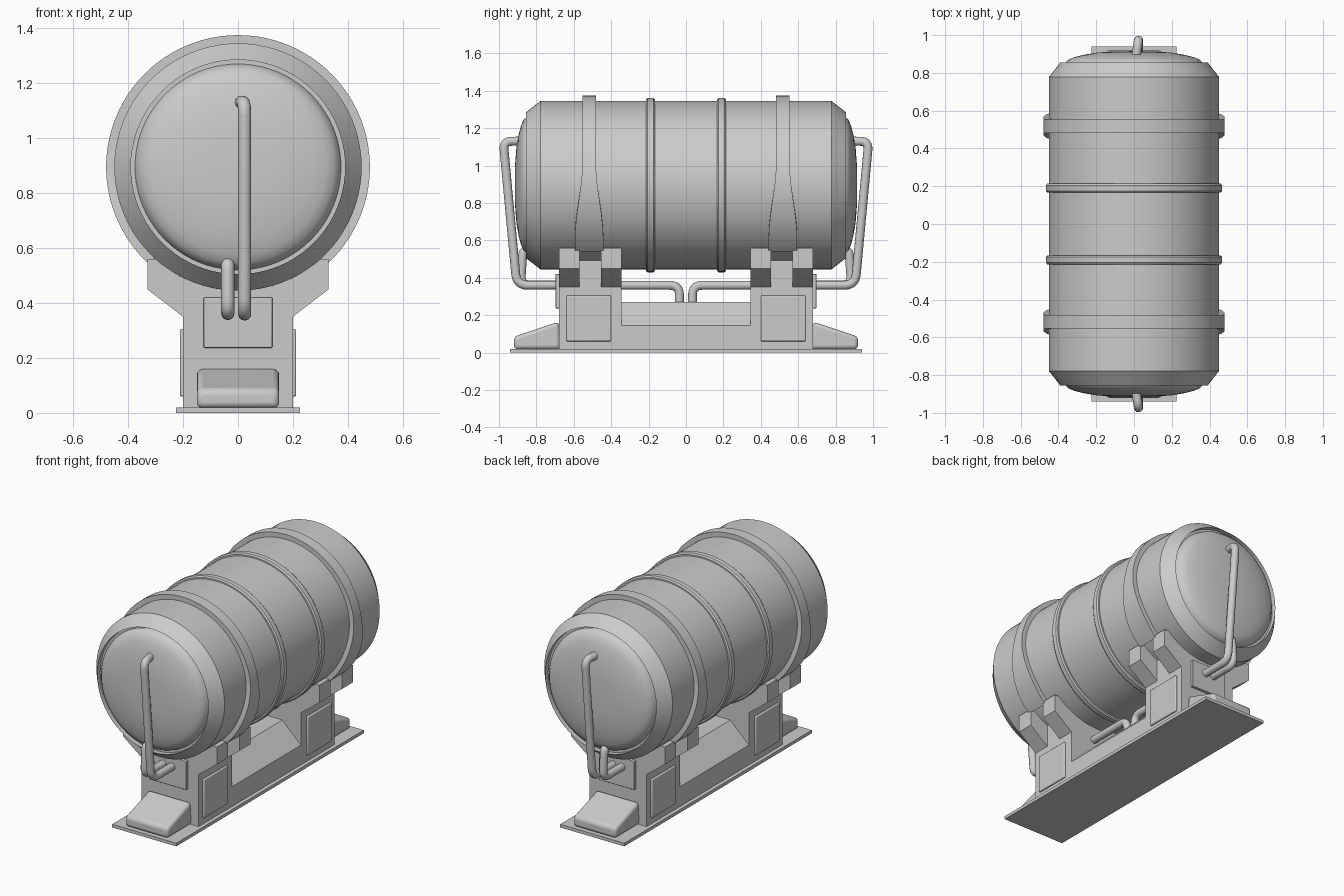
import bpy, bmesh, math
from mathutils import Vector

if "Cube" in bpy.data.objects:
    bpy.data.objects.remove(bpy.data.objects["Cube"])

CZ, R = 0.895, 0.45          # tank axis height and radius


def finish(name, bm, smooth=True, bevel=0.0):
    bmesh.ops.remove_doubles(bm, verts=bm.verts, dist=1e-5)
    bmesh.ops.recalc_face_normals(bm, faces=bm.faces)
    me = bpy.data.meshes.new(name)
    bm.to_mesh(me)
    bm.free()
    ob = bpy.data.objects.new(name, me)
    bpy.context.collection.objects.link(ob)
    if bevel:
        m = ob.modifiers.new("bevel", 'BEVEL')
        m.width, m.segments, m.limit_method = bevel, 3, 'ANGLE'
    if smooth:
        bpy.ops.object.select_all(action='DESELECT')
        bpy.context.view_layer.objects.active = ob
        ob.select_set(True)
        bpy.ops.object.shade_smooth_by_angle(angle=math.radians(30))
    return ob


def lathe(name, profile, closed=False, steps=80):
    """Spin (radius, y) points around the tank axis."""
    bm = bmesh.new()
    vs = [bm.verts.new((r, y, CZ)) for r, y in profile]
    n = len(vs)
    es = [bm.edges.new((vs[i], vs[(i + 1) % n])) for i in range(n if closed else n - 1)]
    bmesh.ops.spin(bm, geom=vs + es, cent=(0, 0, CZ), axis=(0, 1, 0),
                   angle=math.tau, steps=steps)
    return finish(name, bm)


def prism(name, pts, a, b, axis='y', bevel=0.0):
    """Extrude a profile: xz points along y, or yz points along x."""
    bm = bmesh.new()
    put = (lambda p, t: (p[0], t, p[1])) if axis == 'y' else (lambda p, t: (t, p[0], p[1]))
    lo = [bm.verts.new(put(p, a)) for p in pts]
    hi = [bm.verts.new(put(p, b)) for p in pts]
    bm.faces.new(lo)
    bm.faces.new(hi)
    n = len(pts)
    for i in range(n):
        bm.faces.new((lo[i], lo[(i + 1) % n], hi[(i + 1) % n], hi[i]))
    return finish(name, bm, bevel > 0, bevel)


def rect(x0, x1, z0, z1):
    return [(x0, z0), (x1, z0), (x1, z1), (x0, z1)]


def arc(a0, a1, n=16):
    return [(R * math.cos(t), CZ + R * math.sin(t))
            for t in (math.radians(a0 + (a1 - a0) * i / n) for i in range(n + 1))]


def pipe(name, pts, radius=0.024, fillet=0.05):
    """Round tube along a path with filleted corners."""
    pts = [Vector(p) for p in pts]
    path = [pts[0]]
    for p, c, q in zip(pts, pts[1:], pts[2:]):
        d = min(fillet, (p - c).length * 0.48, (q - c).length * 0.48)
        s, e = c + (p - c).normalized() * d, c + (q - c).normalized() * d
        for i in range(7):
            t = i / 6
            path.append(s * (1 - t) ** 2 + c * 2 * t * (1 - t) + e * t * t)
    path.append(pts[-1])
    cu = bpy.data.curves.new(name, 'CURVE')
    cu.dimensions = '3D'
    cu.bevel_depth, cu.bevel_resolution, cu.use_fill_caps = radius, 4, True
    sp = cu.splines.new('POLY')
    sp.points.add(len(path) - 1)
    for k, p in zip(sp.points, path):
        k.co = (*p, 1)
    sp.use_smooth = True
    bpy.context.collection.objects.link(bpy.data.objects.new(name, cu))


def strap(name, y):
    """Clamp band that widens toward its lower ends."""
    bm = bmesh.new()
    rows = []
    for i in range(73):
        t = math.radians(-47.5 + 275 * i / 72)
        f = min(1, max(0, (1.02 - (CZ + 0.48 * math.sin(t))) / 0.42))
        w = 0.036 + 0.04 * f * f * (3 - 2 * f)
        rows.append([bm.verts.new((r * math.cos(t), y + s * w, CZ + r * math.sin(t)))
                     for r, s in ((R - 0.003, -1), (0.48, -1), (0.48, 1), (R - 0.003, 1))])
    for a, b in zip(rows, rows[1:]):
        for j in range(4):
            bm.faces.new((a[j], a[(j + 1) % 4], b[(j + 1) % 4], b[j]))
    bm.faces.new(rows[0])
    bm.faces.new(rows[-1])
    finish(name, bm)


# Tank with recessed, domed ends
half = [(0, .915), (.12, .913), (.2, .907), (.27, .895), (.32, .882), (.35, .868),
        (.368, .848), (.375, .825), (.39, .825), (.39, .855), (R, .778)]
lathe("tank", half + [(r, -y) for r, y in reversed(half)])

# Base plate, sloped middle beam
prism("base_plate", rect(-.225, .225, 0, .02), -.94, .94)
prism("middle_beam", [(-.2, .02), (.2, .02), (.2, .145), (.07, .27), (-.07, .27), (-.2, .145)],
      -.345, .345)

for s, end in ((-1, "front"), (1, "back")):
    # Bands around the tank
    lathe(end + "_ring", [(R - .003, s * .19 - .024), (.459, s * .19 - .024), (.466, s * .19 - .015),
                          (.466, s * .19 + .015), (.459, s * .19 + .024), (R - .003, s * .19 + .024)], True)
    strap(end + "_strap", s * .518)

    # Pedestal with its cradle ribs
    prism(end + "_pedestal", [(-.2, .02), (.2, .02)] + arc(-63.6, -116.4), s * .345, s * .68)
    for m, side in ((-1, "left"), (1, "right")):
        rib = [(.2, .35), (.33, .45), (.33, .56)] + arc(-48.1, -63.6, 6)
        for k, y0 in enumerate((.345, .57)):
            prism(f"{end}_{side}_rib_{k}", [(m * x, z) for x, z in rib], s * y0, s * (y0 + .11))
        # Side cover panel
        prism(f"{end}_{side}_panel", rect(*sorted((s * .4, s * .64)), .06, .305),
              m * .195, m * .212, 'x', .006)

    # End panel and sloped foot
    prism(end + "_end_panel", rect(-.125, .125, .237, .42), s * .675, s * .698, 'y', .004)
    prism(end + "_foot", [(s * .67, .018), (s * .92, .018), (s * .92, .085), (s * .68, .165)],
          -.15, .15, 'x', .02)

    # Long and short pipes
    pipe(end + "_long_pipe", [(.01, s * .88, 1.13), (.024, s * .977, 1.13), (.024, s * .905, .36),
                              (.024, s * .035, .36), (.024, s * .035, .25)], fillet=.06)
    pipe(end + "_short_pipe", [(-.037, s * .82, .545), (-.037, s * .872, .545),
                               (-.037, s * .885, .362), (-.037, s * .66, .362)])
